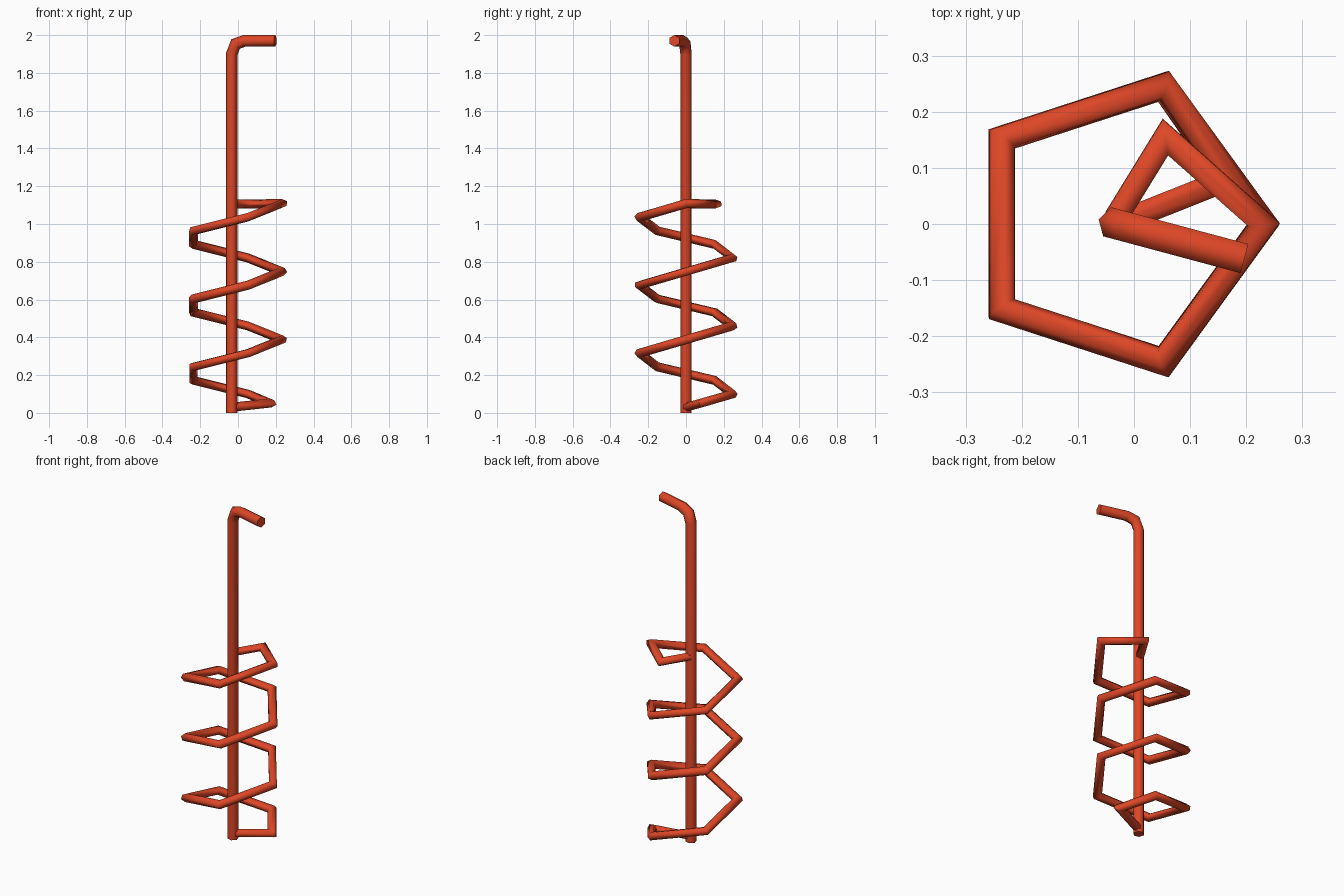
import bpy, bmesh, math
from mathutils import Vector

if "Cube" in bpy.data.objects:
    bpy.data.objects.remove(bpy.data.objects["Cube"])

# One red-orange paint for everything
paint = bpy.data.materials.new("red_orange_paint")
paint.diffuse_color = (0.73, 0.063, 0.02, 1)
paint.use_nodes = True
paint.node_tree.nodes["Principled BSDF"].inputs["Base Color"].default_value = paint.diffuse_color


def hex_tube(name, points, radius, side_hint):
    """Sweep a hexagon along points with mitred corners and flat caps."""
    pts = [Vector(p) for p in points]
    dirs = [(b - a).normalized() for a, b in zip(pts, pts[1:])]
    bm = bmesh.new()
    # First ring: one corner points along side_hint
    d = dirs[0]
    u = Vector(side_hint)
    u = (u - d * u.dot(d)).normalized()
    v = d.cross(u)
    ring = [pts[0] + radius * (u * math.cos(i * math.pi / 3) + v * math.sin(i * math.pi / 3))
            for i in range(6)]
    rings = [[bm.verts.new(c) for c in ring]]
    # Slide the ring along each segment onto the mitre plane at its end
    for k, d in enumerate(dirs):
        end = pts[k + 1]
        n = (d + dirs[k + 1]).normalized() if k + 1 < len(dirs) else d
        ring = [c + d * ((end - c).dot(n) / d.dot(n)) for c in ring]
        rings.append([bm.verts.new(c) for c in ring])
    for a, b in zip(rings, rings[1:]):
        for i in range(6):
            j = (i + 1) % 6
            bm.faces.new((a[i], a[j], b[j], b[i]))
    bm.faces.new(rings[0][::-1])
    bm.faces.new(rings[-1])
    bmesh.ops.recalc_face_normals(bm, faces=bm.faces[:])
    me = bpy.data.meshes.new(name)
    bm.to_mesh(me)
    bm.free()
    me.materials.append(paint)
    ob = bpy.data.objects.new(name, me)
    bpy.context.collection.objects.link(ob)
    bpy.ops.object.select_all(action='DESELECT')
    ob.select_set(True)
    bpy.context.view_layer.objects.active = ob
    bpy.ops.object.shade_smooth_by_angle(angle=math.radians(65))
    return ob


# Upright rod with bent handle, turned 15 degrees towards the front
PX = -0.033
turn = math.radians(-15)
out = Vector((math.cos(turn), math.sin(turn), 0))


def rod_point(r, z):
    return Vector((PX, 0, z)) + out * r


hex_tube("bent_rod",
         [rod_point(0, 0), rod_point(0, 1.90), rod_point(0.021, 1.953),
          rod_point(0.07, 1.97), rod_point(0.238, 1.97)],
         0.031, out)

# Five-sided spiral whose two ends run back to the rod
CX, R, STEP = -0.027, 0.258, 0.072
coil = [(PX, 0, 0.03), (0.168, 0.08, 0.052)]
for i in range(1, 16):
    a = i * math.tau / 5
    coil.append((CX + R * math.cos(a), R * math.sin(a), 0.028 + STEP * i))
coil += [(0.056, 0.155, 1.106), (PX, 0.01, 1.106)]
hex_tube("spiral_coil", coil, 0.024, (0, 0, 1))
